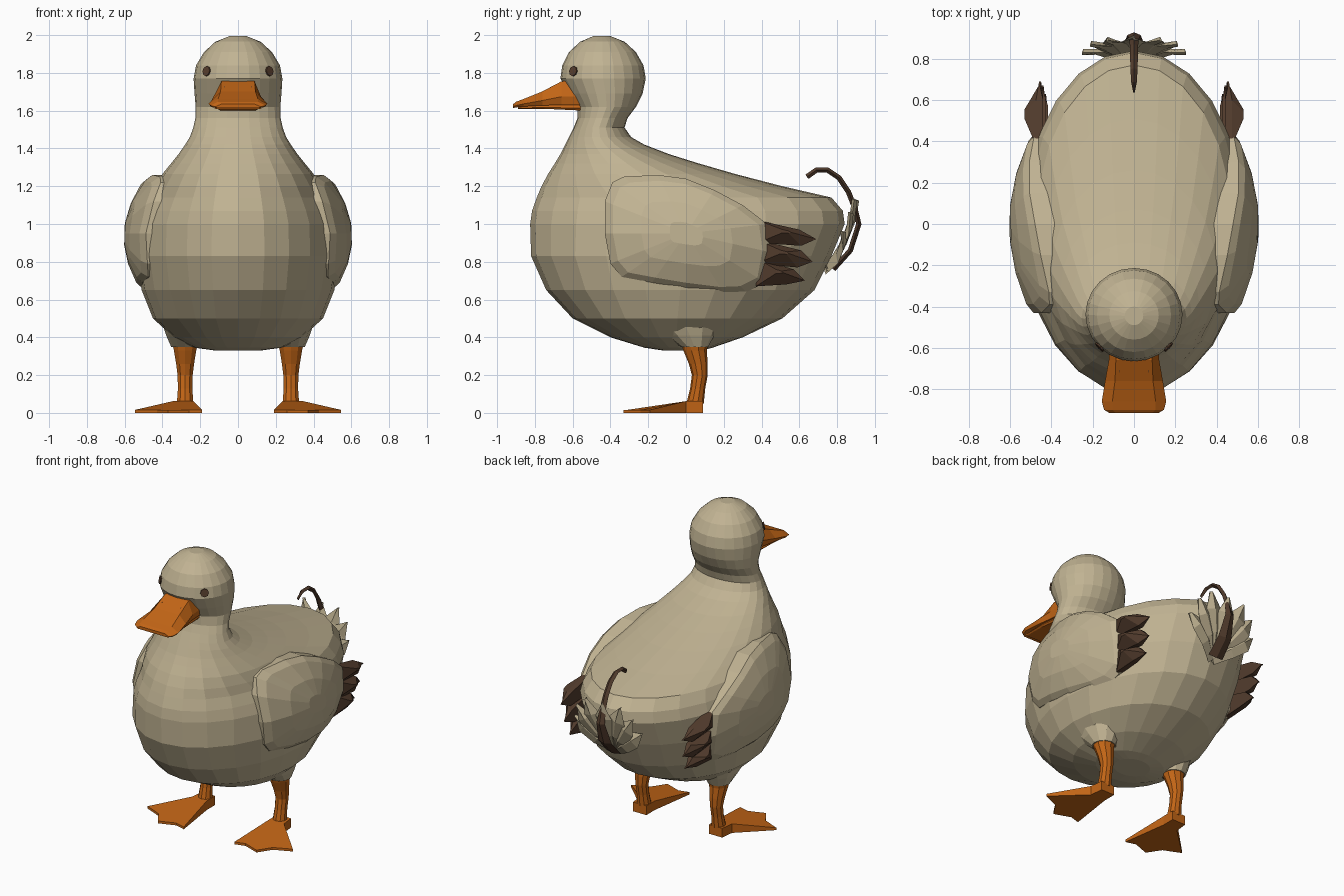
import bpy
import bmesh
from math import sin, cos, pi, radians
from mathutils import Vector, Matrix

if "Cube" in bpy.data.objects:
    bpy.data.objects.remove(bpy.data.objects["Cube"], do_unlink=True)


def make_material(name, color):
    mat = bpy.data.materials.new(name)
    mat.use_nodes = True
    mat.diffuse_color = (*color, 1)
    mat.node_tree.nodes["Principled BSDF"].inputs["Base Color"].default_value = (*color, 1)
    return mat


PLUMAGE = make_material("tan plumage", (0.53, 0.45, 0.29))
ORANGE = make_material("orange skin", (0.54, 0.13, 0.008))
BROWN = make_material("dark brown feather", (0.085, 0.045, 0.026))
EYE = make_material("brown eye", (0.10, 0.05, 0.028))


def finish(name, bm, mat, smooth=None):
    bmesh.ops.recalc_face_normals(bm, faces=bm.faces[:])
    mesh = bpy.data.meshes.new(name)
    bm.to_mesh(mesh)
    bm.free()
    mesh.materials.append(mat)
    obj = bpy.data.objects.new(name, mesh)
    bpy.context.collection.objects.link(obj)
    if smooth:
        bpy.ops.object.select_all(action="DESELECT")
        bpy.context.view_layer.objects.active = obj
        obj.select_set(True)
        bpy.ops.object.shade_smooth_by_angle(angle=radians(smooth))
    return obj


def loft(name, rings, mat, smooth=None):
    """Skin a list of equal point rings and close both ends."""
    bm = bmesh.new()
    loops = [[bm.verts.new(p) for p in ring] for ring in rings]
    n = len(loops[0])
    for a, b in zip(loops, loops[1:]):
        for i in range(n):
            j = (i + 1) % n
            bm.faces.new((a[i], a[j], b[j], b[i]))
    bm.faces.new(loops[0])
    bm.faces.new(loops[-1])
    return finish(name, bm, mat, smooth)


def oval(cx, cy, z, rx, ry, n):
    return [(cx + rx * sin(2 * pi * i / n), cy + ry * cos(2 * pi * i / n), z) for i in range(n)]


def disc(name, center, normal, radius, mat):
    bm = bmesh.new()
    turn = Vector(normal).to_track_quat("Z", "Y").to_matrix().to_4x4()
    bmesh.ops.create_cone(bm, cap_ends=True, segments=8, radius1=radius, radius2=radius,
                          depth=0.008, matrix=Matrix.Translation(center) @ turn)
    return finish(name, bm, mat)


# Body, neck and head in one skin: height, front, back, half width
body_rows = [
    (0.33, -0.12, 0.08, 0.12), (0.345, -0.22, 0.14, 0.23), (0.40, -0.40, 0.30, 0.34),
    (0.50, -0.60, 0.51, 0.45), (0.65, -0.74, 0.68, 0.51), (0.83, -0.82, 0.77, 0.54),
    (1.00, -0.825, 0.84, 0.535), (1.07, -0.815, 0.83, 0.51), (1.14, -0.79, 0.77, 0.475),
    (1.20, -0.765, 0.51, 0.44), (1.265, -0.73, 0.26, 0.40), (1.32, -0.695, 0.07, 0.355),
    (1.37, -0.665, -0.09, 0.315), (1.42, -0.64, -0.22, 0.28), (1.46, -0.62, -0.29, 0.255),
    (1.51, -0.595, -0.325, 0.237), (1.56, -0.575, -0.31, 0.226), (1.62, -0.575, -0.265, 0.224),
    (1.69, -0.62, -0.23, 0.23), (1.77, -0.665, -0.213, 0.235), (1.84, -0.655, -0.225, 0.222),
    (1.91, -0.62, -0.265, 0.18), (1.965, -0.56, -0.325, 0.12), (1.995, -0.49, -0.40, 0.045),
]
loft("body", [oval(0, (f + b) / 2, z, w, (b - f) / 2, 24) for z, f, b, w in body_rows], PLUMAGE)


# Wings: domed plate following a bulging surface
def bulge(y, z):
    return 0.605 - 0.55 * y * y - 1.15 * (z - 0.93) ** 2


wing_outline = [(-0.39, 1.22), (-0.33, 1.25), (-0.15, 1.26), (0, 1.24), (0.15, 1.18), (0.3, 1.1),
                (0.43, 1.0), (0.45, 0.85), (0.42, 0.69), (0.32, 0.64), (0.2, 0.635), (0, 0.66),
                (-0.18, 0.69), (-0.34, 0.72), (-0.4, 0.79), (-0.43, 0.95), (-0.43, 1.12)]
feather_outlines = [
    [(0.38, 1.02), (0.60, 0.97), (0.69, 0.92), (0.61, 0.885), (0.38, 0.90)],
    [(0.37, 0.92), (0.61, 0.86), (0.67, 0.80), (0.59, 0.77), (0.37, 0.79)],
    [(0.37, 0.82), (0.57, 0.76), (0.63, 0.70), (0.53, 0.68), (0.37, 0.67)],
]


def wing_ring(side, scale, lift):
    ring = []
    for y, z in wing_outline:
        y, z = y * scale, 0.95 + (z - 0.95) * scale
        ring.append((side * (bulge(y, z) + lift), y, z))
    return ring


for side, label in ((1, "left"), (-1, "right")):
    loft(f"{label}_wing", [wing_ring(side, 1, -0.16), wing_ring(side, 1, -0.015),
                           wing_ring(side, 0.9, 0), wing_ring(side, 0.55, 0),
                           wing_ring(side, 0.2, 0)], PLUMAGE)

    # Wing tip feathers: tapered wedges with a raised outer ridge
    for k, outline in enumerate(feather_outlines):
        cy = sum(p[0] for p in outline) / 5
        cz = sum(p[1] for p in outline) / 5
        x = 0.475 - 0.012 * k
        inner = [(side * (x - 0.035 + 0.02 * (y > 0.62)), y, z) for y, z in outline]
        rim = [(side * (x - 0.025 * (y > 0.62)), y, z) for y, z in outline]
        ridge = [(side * (x + 0.055), cy + (y - cy) * 0.15, cz + (z - cz) * 0.15 + 0.02)
                 for y, z in outline]
        loft(f"{label}_wing_feather_{k + 1}", [inner, rim, ridge], BROWN)

    # Thigh, leg and ankle
    sx = side * 0.28
    loft(f"{label}_thigh", [oval(sx, -0.02, 0.50, 0.13, 0.22, 12),
                            oval(sx, 0.02, 0.41, 0.10, 0.13, 12),
                            oval(sx, 0.045, 0.35, 0.074, 0.073, 12)], PLUMAGE)
    leg_rows = [(0.37, 0.045, 0.072), (0.33, 0.048, 0.062), (0.26, 0.065, 0.05),
                (0.20, 0.073, 0.042), (0.13, 0.062, 0.040), (0.05, 0.048, 0.046)]
    loft(f"{label}_leg", [oval(sx, y, z, r, r, 10) for z, y, r in leg_rows], ORANGE)

    # Webbed foot: heel block sloping to three toes
    foot = [(0.235, 0.09), (0.235, 0.0), (0.19, -0.31), (0.26, -0.29), (0.37, -0.33),
            (0.43, -0.24), (0.545, -0.19), (0.345, 0.0), (0.335, 0.09)]
    sole = [(side * x, y, 0) for x, y in foot]
    top = [(side * x, y, 0.062 if y > -0.1 else 0.016) for x, y in foot]
    loft(f"{label}_foot", [sole, top], ORANGE)

    # Eye and nostril
    normal = Vector((side * 0.17, -0.16, 0.04))
    spot = Vector((0, -0.44, 1.77)) + normal.normalized() * 0.232
    disc(f"{label}_eye", spot, normal, 0.027, EYE)
    disc(f"{label}_nostril", (side * 0.078, -0.71, 1.722), (side * 0.3, -0.45, 1), 0.011, BROWN)


# Bill: lofted trapezoids from face to tip
def bill_ring(y, low, high, wide, narrow):
    mid = low + (high - low) * 0.35
    return [(-wide * 0.92, y, low), (wide * 0.92, y, low), (wide, y, mid),
            (narrow, y, high), (-narrow, y, high), (-wide, y, mid)]


loft("upper_bill", [bill_ring(-0.54, 1.63, 1.765, 0.115, 0.085),
                    bill_ring(-0.66, 1.63, 1.755, 0.122, 0.088),
                    bill_ring(-0.76, 1.628, 1.702, 0.14, 0.092),
                    bill_ring(-0.86, 1.622, 1.662, 0.156, 0.105),
                    bill_ring(-0.90, 1.617, 1.647, 0.145, 0.105),
                    bill_ring(-0.915, 1.614, 1.634, 0.12, 0.09)], ORANGE)
loft("lower_bill", [bill_ring(-0.54, 1.60, 1.635, 0.10, 0.09),
                    bill_ring(-0.75, 1.61, 1.632, 0.12, 0.11),
                    bill_ring(-0.89, 1.608, 1.622, 0.125, 0.115)], ORANGE)

# Tail fan: pointed feathers spreading from one root
root = Vector((0, 0.74, 0.76))
for k, (x, y, z) in enumerate([(0, 0.90, 1.13), (0.13, 0.89, 1.13), (-0.13, 0.89, 1.13),
                               (0.21, 0.87, 1.06), (-0.21, 0.87, 1.06),
                               (0.25, 0.83, 0.96), (-0.25, 0.83, 0.96)]):
    tip = Vector((x, y, z))
    along = tip - root
    across = along.cross(Vector((0, 1, 0))).normalized()
    out = across.cross(along).normalized()
    if out.y < 0:
        out = -out
    rings = []
    for t, half, bow in ((0, 0.035, 0), (0.4, 0.055, 0.03), (0.75, 0.06, 0.025), (1, 0.004, 0)):
        c = root + along * t + out * bow
        rings.append([c + across * half, c + out * 0.018, c - across * half, c - out * 0.012])
    loft(f"tail_feather_{k + 1}", rings, PLUMAGE)

# Curled tail feather: broad at the root, thin and hooked at the tip
curl = [(0.78, 0.76, 0.055), (0.87, 0.86, 0.05), (0.915, 1.0, 0.032), (0.895, 1.08, 0.022),
        (0.86, 1.17, 0.02), (0.81, 1.245, 0.019), (0.75, 1.285, 0.017), (0.69, 1.285, 0.014),
        (0.64, 1.25, 0.004)]
rings = []
for i, (y, z, half) in enumerate(curl):
    a, b = curl[max(i - 1, 0)], curl[min(i + 1, len(curl) - 1)]
    n = Vector((0, b[1] - a[1], a[0] - b[0])).normalized() * 0.014
    c = Vector((0, y, z))
    rings.append([c + Vector((half, 0, 0)), c + n, c - Vector((half, 0, 0)), c - n])
loft("tail_curl", rings, BROWN)
